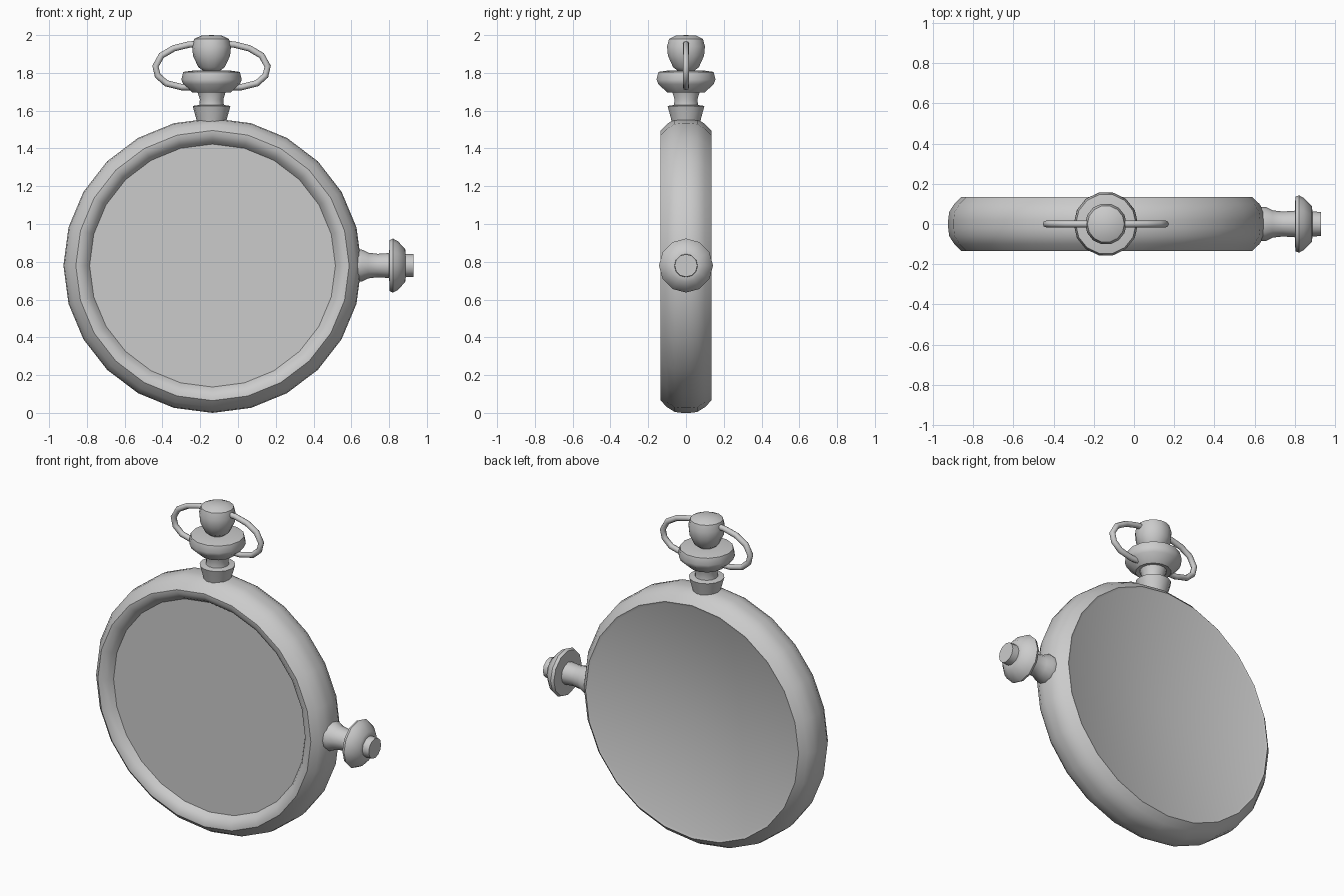
import bpy, bmesh, math
from mathutils import Vector

if "Cube" in bpy.data.objects:
    bpy.data.objects.remove(bpy.data.objects["Cube"])

CX, CZ = -0.135, 0.78


def finish(name, bm, angle=45):
    bmesh.ops.remove_doubles(bm, verts=bm.verts, dist=1e-5)
    bmesh.ops.recalc_face_normals(bm, faces=bm.faces)
    me = bpy.data.meshes.new(name)
    bm.to_mesh(me)
    bm.free()
    ob = bpy.data.objects.new(name, me)
    bpy.context.collection.objects.link(ob)
    bpy.ops.object.select_all(action='DESELECT')
    ob.select_set(True)
    bpy.context.view_layer.objects.active = ob
    bpy.ops.object.shade_smooth_by_angle(angle=math.radians(angle))
    return ob


def lathe(name, profile, origin, axis, u, v, n, angle=45):
    """Turn (radius, height) points about an axis; u and v may be scaled."""
    o, axis, u, v = map(Vector, (origin, axis, u, v))
    bm = bmesh.new()
    rings = []
    for r, h in profile:
        rings.append([bm.verts.new(o + axis * h
                      + u * r * math.cos(2 * math.pi * i / n)
                      + v * r * math.sin(2 * math.pi * i / n)) for i in range(n)])
    for a, b in zip(rings, rings[1:]):
        for i in range(n):
            j = (i + 1) % n
            bm.faces.new((a[i], a[j], b[j], b[i]))
    bmesh.ops.dissolve_degenerate(bm, dist=1e-5, edges=bm.edges)
    return finish(name, bm, angle)


X, Y, Z = (1, 0, 0), (0, 1, 0), (0, 0, 1)
disc_u = (1.012, 0, 0)

# Case: dished back, rounded rim and front bevel
lathe("case", [(0, 0.065), (0.70, 0.128), (0.715, 0.134), (0.75, 0.10),
               (0.775, 0.06), (0.78, 0.02), (0.78, -0.02), (0.775, -0.06),
               (0.75, -0.10), (0.715, -0.134), (0.69, -0.132),
               (0.66, -0.11), (0.643, -0.085)],
      (CX, 0, CZ), Y, disc_u, Z, 24)

# Dial
lathe("dial", [(0.646, -0.085), (0, -0.085)], (CX, 0, CZ), Y, disc_u, Z, 24)

# Curved hand lying on the dial
upper = [(-0.46, 1.01), (-0.40, 0.955), (-0.18, 0.87), (-0.12, 0.81), (-0.06, 0.72), (-0.015, 0.58)]
lower = [(-0.458, 1.005), (-0.41, 0.95), (-0.21, 0.845), (-0.13, 0.775), (-0.07, 0.69), (-0.027, 0.58)]
bm = bmesh.new()
top = [bm.verts.new((x, -0.088, z)) for x, z in upper]
low = [bm.verts.new((x, -0.088, z)) for x, z in lower]
for i in range(len(top) - 1):
    bm.faces.new((low[i], low[i + 1], top[i + 1], top[i]))
finish("hand", bm)

# Winding stem with collar and rounded head
lathe("winding_stem", [(0.075, 1.53), (0.082, 1.56), (0.10, 1.625), (0.065, 1.63),
                       (0.062, 1.66), (0.075, 1.70), (0.10, 1.695), (0.15, 1.74),
                       (0.16, 1.765), (0.15, 1.805), (0.10, 1.812), (0.045, 1.812),
                       (0.07, 1.83), (0.098, 1.89), (0.103, 1.94), (0.092, 1.98),
                       (0.055, 1.997), (0, 2.0)],
      (-0.14, 0, 0), Z, X, Y, 14)

# Side push button
lathe("side_button", [(0.085, 0.63), (0.085, 0.655), (0.068, 0.69), (0.062, 0.74),
                      (0.066, 0.80), (0.135, 0.803), (0.143, 0.82), (0.13, 0.845),
                      (0.088, 0.885), (0.062, 0.888), (0.06, 0.93), (0, 0.93)],
      (0, 0, CZ), X, Y, Z, 12)

# Bow ring: one half outline mirrored into a closed loop, swept with a round section
half = [(0, 1.955), (0.12, 1.95), (0.20, 1.93), (0.265, 1.892), (0.297, 1.835),
        (0.285, 1.785), (0.24, 1.745), (0.16, 1.725), (0, 1.725)]
loop = half + [(-x, z) for x, z in reversed(half[1:-1])]
bm = bmesh.new()
n, m = len(loop), 8
rings = []
for i, (x, z) in enumerate(loop):
    t = (Vector(loop[(i + 1) % n]) - Vector(loop[i - 1])).normalized()
    nx, nz = t.y, -t.x
    rings.append([bm.verts.new((-0.14 + x + nx * 0.017 * math.cos(a),
                                0.017 * math.sin(a),
                                z + nz * 0.017 * math.cos(a)))
                  for a in (2 * math.pi * k / m for k in range(m))])
for i in range(n):
    a, b = rings[i], rings[(i + 1) % n]
    for k in range(m):
        bm.faces.new((a[k], a[(k + 1) % m], b[(k + 1) % m], b[k]))
finish("bow_ring", bm, 60)
